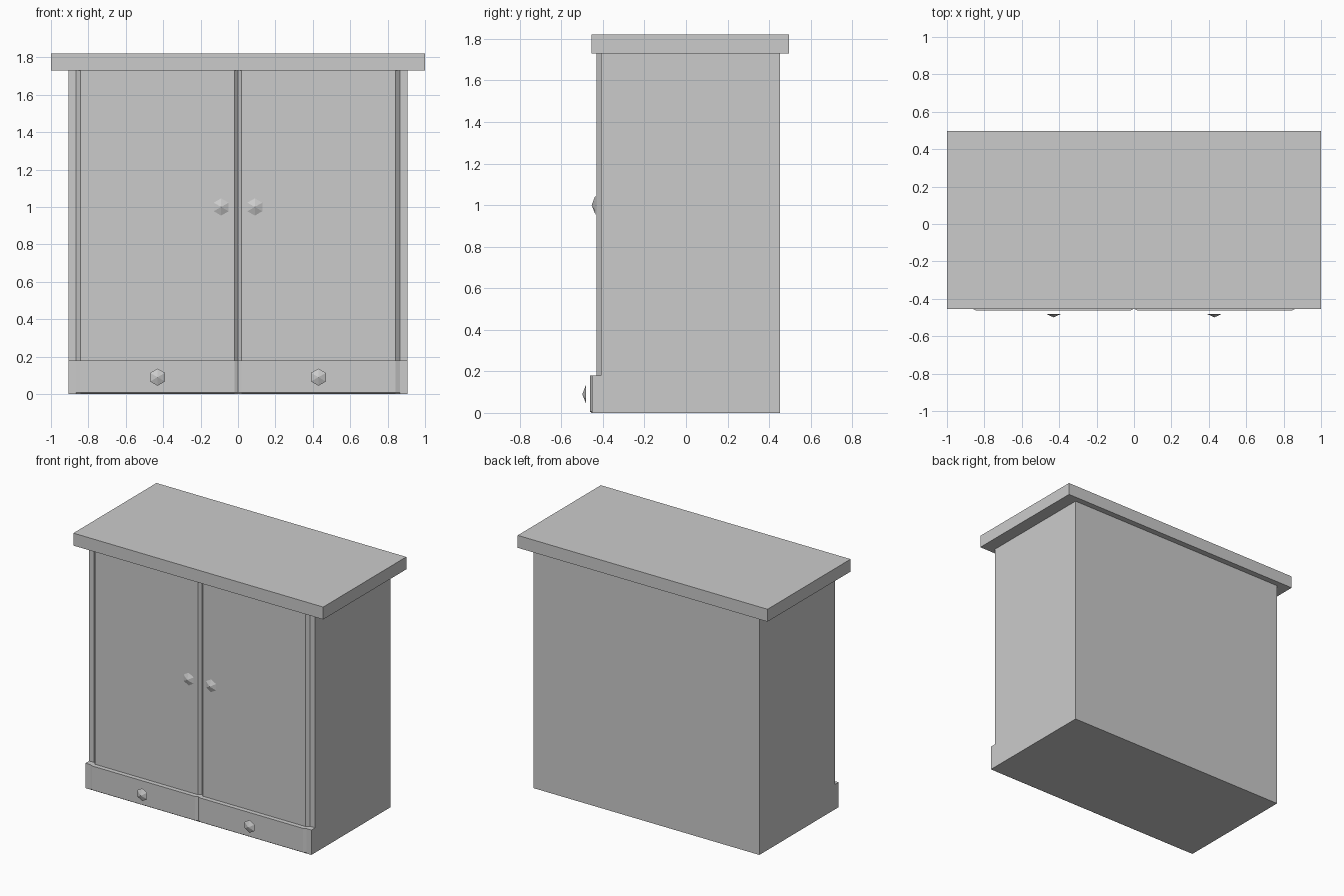
import bpy
import bmesh
from math import pi
from mathutils import Matrix

cube = bpy.data.objects.get("Cube")
if cube:
    bpy.data.objects.remove(cube, do_unlink=True)

# One plain grey finish
grey = bpy.data.materials.new("plain grey")
grey.use_nodes = True
colour = (0.6, 0.6, 0.6, 1)
grey.diffuse_color = colour
grey.node_tree.nodes["Principled BSDF"].inputs["Base Color"].default_value = colour

HALF, BACK = 0.905, 0.453
PLINTH_TOP, BODY_TOP = 0.18, 1.73


def finish(name, bm):
    bmesh.ops.recalc_face_normals(bm, faces=bm.faces)
    mesh = bpy.data.meshes.new(name)
    bm.to_mesh(mesh)
    bm.free()
    mesh.materials.append(grey)
    obj = bpy.data.objects.new(name, mesh)
    bpy.context.collection.objects.link(obj)
    return obj


def outline(frame_y, panel_y):
    """Plan of a carcass with two raised front panels and a V groove between."""
    right = [(0.02, panel_y), (0.843, panel_y), (0.865, frame_y),
             (HALF, frame_y), (HALF, BACK)]
    left = [(-x, y) for x, y in reversed(right)]
    return left + [(0, frame_y)] + right


def loft(name, levels):
    """Join plan outlines stacked at increasing heights into a closed solid."""
    bm = bmesh.new()
    rings = [[bm.verts.new((x, y, z)) for x, y in plan] for z, plan in levels]
    n = len(rings[0])
    for low, high in zip(rings, rings[1:]):
        for i in range(n):
            j = (i + 1) % n
            bm.faces.new((low[i], low[j], high[j], high[i]))
    bm.faces.new(rings[0])
    bm.faces.new(rings[-1])
    return finish(name, bm)


def knob(name, x, y, z):
    """Shallow six-sided pyramid pointing forward."""
    bm = bmesh.new()
    bmesh.ops.create_cone(bm, cap_ends=True, segments=6, radius1=0.046,
                          radius2=0, depth=0.018)
    bmesh.ops.transform(bm, matrix=Matrix.Translation((x, y, z))
                        @ Matrix.Rotation(pi / 2, 4, "X"), verts=bm.verts)
    return finish(name, bm)


# Cupboard with two doors
doors = outline(-0.41, -0.43)
loft("cupboard_body", [(PLINTH_TOP, doors), (BODY_TOP, doors)])

# Plinth with two drawer fronts, chamfered along the bottom
drawers = outline(-0.453, -0.463)
foot = outline(-0.453, -0.453)
loft("drawer_plinth", [(0, foot), (0.007, drawers), (PLINTH_TOP, drawers)])

# Overhanging top board
bm = bmesh.new()
bmesh.ops.create_cube(bm, size=1)
bmesh.ops.scale(bm, vec=(2, 0.95, 0.09), verts=bm.verts)
bmesh.ops.translate(bm, vec=(0, 0.021, 1.775), verts=bm.verts)
finish("top_board", bm)

# Knobs
for side, sign in (("left", 1), ("right", -1)):
    knob(side + "_door_knob", sign * 0.09, -0.445, 1.0)
    knob(side + "_drawer_knob", sign * 0.43, -0.49, 0.09)
